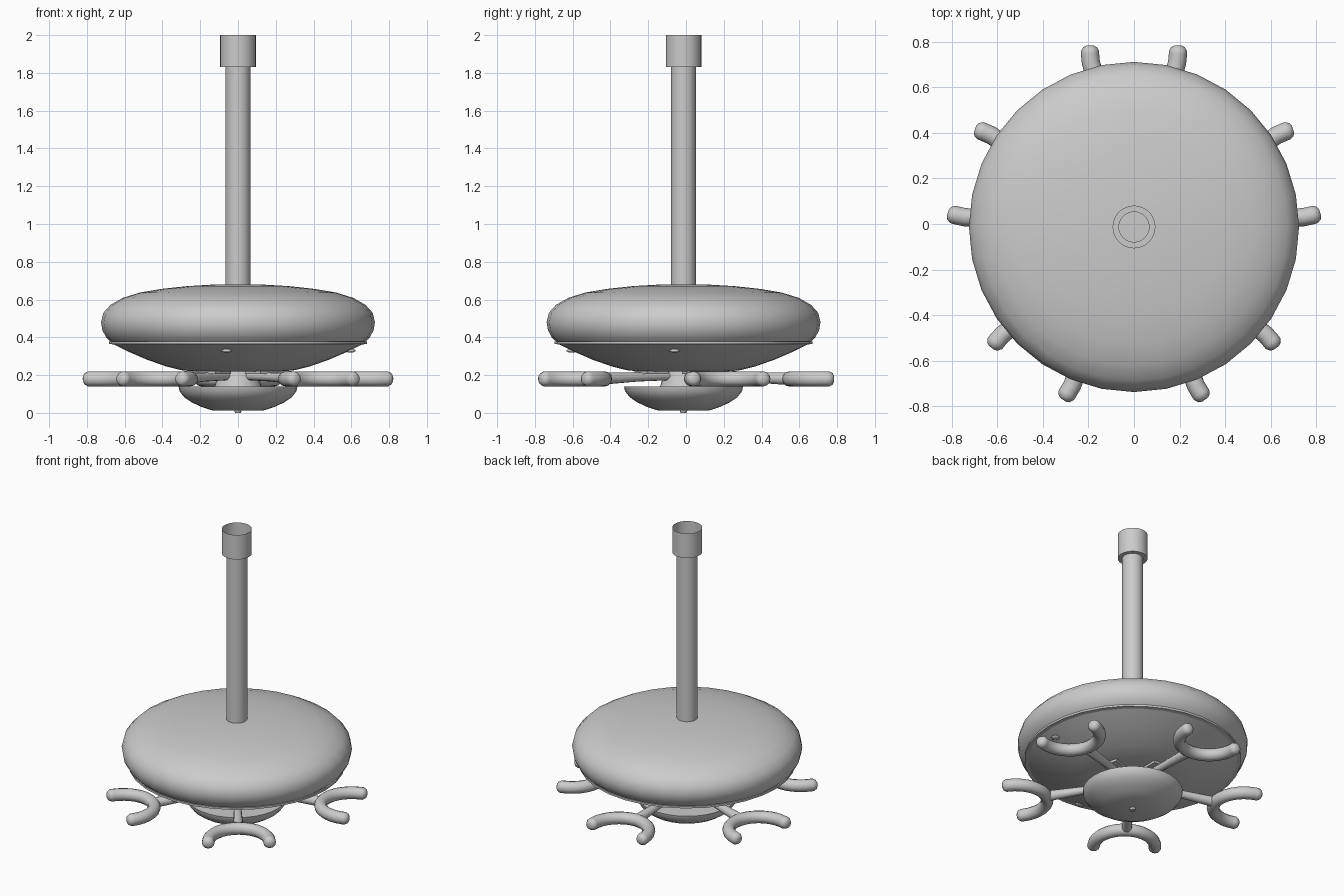
import bpy, bmesh
from math import sin, cos, pi, radians
from mathutils import Vector, Matrix

if "Cube" in bpy.data.objects:
    bpy.data.objects.remove(bpy.data.objects["Cube"])

CY = -0.013  # common axis of all turned parts


def finish(bm, name, angle=35):
    bmesh.ops.remove_doubles(bm, verts=bm.verts, dist=1e-5)
    bmesh.ops.recalc_face_normals(bm, faces=bm.faces)
    me = bpy.data.meshes.new(name)
    bm.to_mesh(me)
    bm.free()
    ob = bpy.data.objects.new(name, me)
    bpy.context.collection.objects.link(ob)
    bpy.ops.object.select_all(action='DESELECT')
    ob.select_set(True)
    bpy.context.view_layer.objects.active = ob
    bpy.ops.object.shade_smooth_by_angle(angle=radians(angle))
    return ob


def skin(bm, rings, caps=False):
    rows = [[bm.verts.new(p) for p in r] for r in rings]
    n = len(rows[0])
    for a, b in zip(rows, rows[1:]):
        for i in range(n):
            j = (i + 1) % n
            bm.faces.new((a[i], a[j], b[j], b[i]))
    if caps:
        bm.faces.new(rows[0])
        bm.faces.new(rows[-1])


def lathe(name, profile, n=32, caps=False):
    bm = bmesh.new()
    skin(bm, [[(r * cos(2 * pi * i / n), CY + r * sin(2 * pi * i / n), z)
               for i in range(n)] for r, z in profile], caps)
    return finish(bm, name)


def tube(name, path, radii, rot, n=12):
    # sweep a circle along a path, then turn it about the main axis
    bm = bmesh.new()
    pts = [Vector(p) for p in path]
    rings = []
    for k, p in enumerate(pts):
        t = (pts[min(k + 1, len(pts) - 1)] - pts[max(k - 1, 0)]).normalized()
        side = t.cross(Vector((0, 0, 1))).normalized()
        up = side.cross(t)
        rings.append([p + radii[k] * (side * cos(2 * pi * i / n) + up * sin(2 * pi * i / n))
                      for i in range(n)])
    skin(bm, rings, True)
    bm.transform(Matrix.Translation((0, CY, 0)) @ Matrix.Rotation(rot, 4, 'Z'))
    return finish(bm, name, 50)


# pole and open socket at the top
lathe("pole", [(0.066, 0.6), (0.066, 1.84)])
lathe("top_socket", [(0.066, 1.83), (0.094, 1.83), (0.094, 2.0)])

# big rounded disc
lathe("disc_shell", [(0.02, 0.68), (0.12, 0.68), (0.27, 0.671), (0.40, 0.657), (0.52, 0.637),
                     (0.61, 0.609), (0.675, 0.572), (0.713, 0.53), (0.725, 0.48),
                     (0.718, 0.438), (0.698, 0.40), (0.675, 0.378)], caps=True)
# rim and shallow dish underneath
lathe("disc_rim", [(0.66, 0.38), (0.682, 0.378), (0.682, 0.365), (0.655, 0.362)])
lathe("under_dish", [(0.66, 0.364), (0.58, 0.324), (0.48, 0.281), (0.38, 0.246),
                     (0.30, 0.226), (0.24, 0.22)], caps=True)

# hub and lower bowl
lathe("hub", [(0.10, 0.225), (0.105, 0.20), (0.125, 0.138)], caps=True)
lathe("lower_bowl", [(0.11, 0.14), (0.315, 0.14), (0.31, 0.115), (0.285, 0.083), (0.245, 0.056),
                     (0.195, 0.032), (0.14, 0.014), (0.02, 0.012), (0.015, 0.0)], caps=True)

# five forked arms
R, W = 0.76, 0.193
for k in range(5):
    rot = k * 2 * pi / 5
    path = [(-W, R + 0.037, 0.18), (-W, R + 0.03, 0.18), (-W, R + 0.012, 0.18)]
    path += [(-W * cos(a), R - 0.2 * sin(a), 0.18) for a in [pi * i / 16 for i in range(17)]]
    path += [(W, R + 0.012, 0.18), (W, R + 0.03, 0.18), (W, R + 0.037, 0.18)]
    radii = [0.015, 0.03] + [0.04] * (len(path) - 4) + [0.03, 0.015]
    tube(f"fork_{k + 1}", path, radii, rot)
    tube(f"arm_{k + 1}", [(0, 0.09, 0.195), (0, 0.3, 0.19), (0, 0.565, 0.181)],
         [0.022, 0.024, 0.034], rot)
    # mounting plate between arm and dish
    bm = bmesh.new()
    bmesh.ops.create_cube(bm, size=1, matrix=Matrix.Translation((0, CY, 0)) @ Matrix.Rotation(rot, 4, 'Z')
                          @ Matrix.Translation((0, 0.21, 0.213)) @ Matrix.Diagonal((0.11, 0.14, 0.016, 1)))
    finish(bm, f"arm_plate_{k + 1}")

# small studs on the dish
for name, x, y in (("front_stud", -0.06, -0.605), ("side_stud", 0.595, -0.06)):
    bm = bmesh.new()
    bmesh.ops.create_uvsphere(bm, u_segments=12, v_segments=8, radius=1,
                              matrix=Matrix.Translation((x, y, 0.329)) @ Matrix.Diagonal((0.028, 0.028, 0.01, 1)))
    finish(bm, name, 60)
